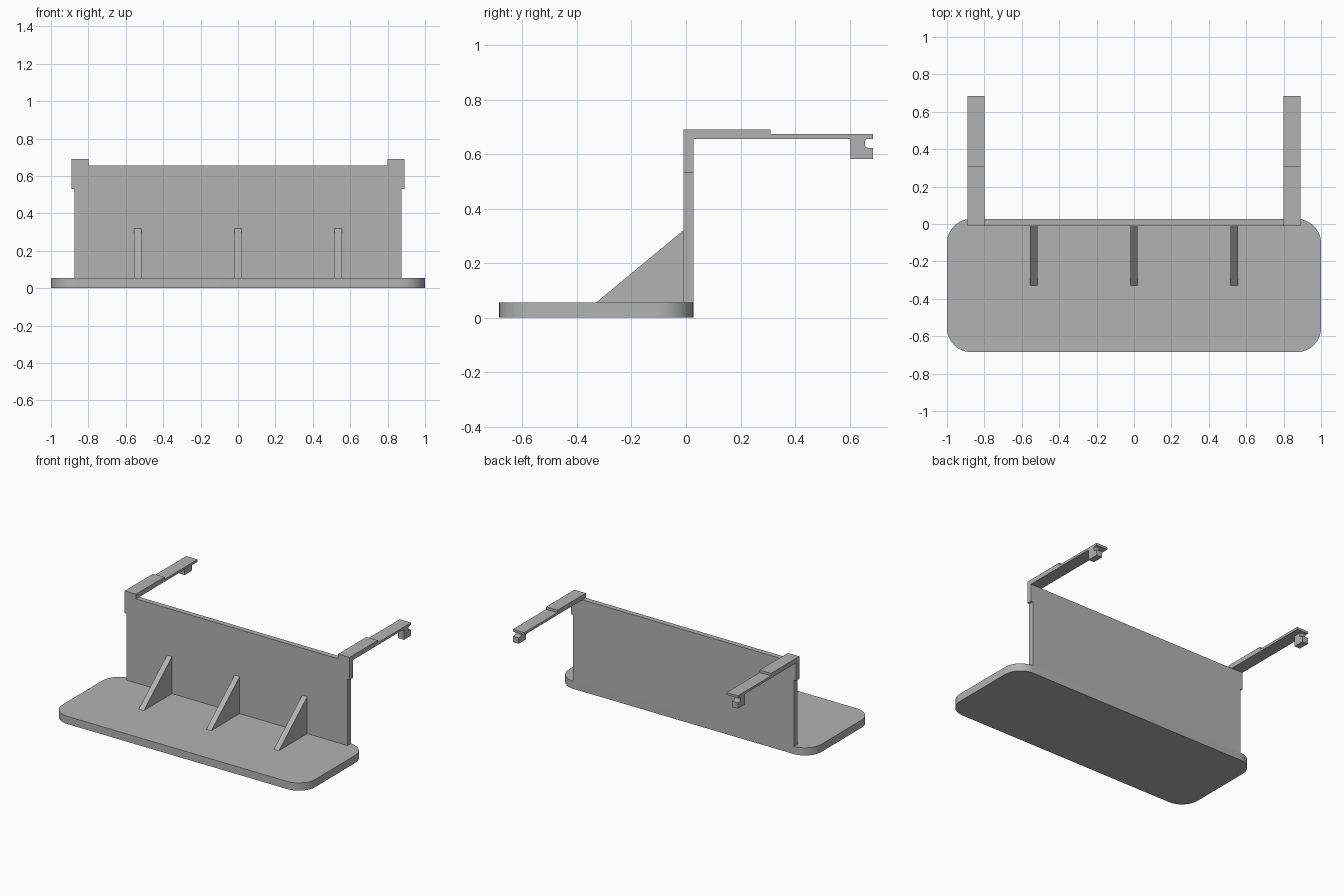
import bpy, bmesh, math
from mathutils import Vector

if "Cube" in bpy.data.objects:
    bpy.data.objects.remove(bpy.data.objects["Cube"])

grey = bpy.data.materials.new("plain grey")
grey.diffuse_color = (0.45, 0.45, 0.45, 1)
grey.use_nodes = True
grey.node_tree.nodes["Principled BSDF"].inputs["Base Color"].default_value = grey.diffuse_color


def extrude(name, profile, axis, start, end):
    """Extrude a 2D profile along x (profile y,z), y (profile x,z) or z (profile x,y)."""
    place = {"x": lambda a, b: (start, a, b),
             "y": lambda a, b: (a, start, b),
             "z": lambda a, b: (a, b, start)}[axis]
    offset = Vector([(end - start) if c == axis else 0 for c in "xyz"])
    bm = bmesh.new()
    face = bm.faces.new([bm.verts.new(place(a, b)) for a, b in profile])
    ext = bmesh.ops.extrude_face_region(bm, geom=[face])
    moved = [g for g in ext["geom"] if isinstance(g, bmesh.types.BMVert)]
    bmesh.ops.translate(bm, verts=moved, vec=offset)
    bmesh.ops.recalc_face_normals(bm, faces=bm.faces[:])
    mesh = bpy.data.meshes.new(name)
    bm.to_mesh(mesh)
    bm.free()
    mesh.materials.append(grey)
    obj = bpy.data.objects.new(name, mesh)
    bpy.context.collection.objects.link(obj)
    return obj


def arc(cx, cy, r, a0, a1, n):
    return [(cx + r * math.cos(math.radians(a0 + (a1 - a0) * i / n)),
             cy + r * math.sin(math.radians(a0 + (a1 - a0) * i / n))) for i in range(n + 1)]


def smooth(obj):
    bpy.ops.object.select_all(action="DESELECT")
    obj.select_set(True)
    bpy.context.view_layer.objects.active = obj
    bpy.ops.object.shade_smooth_by_angle(angle=math.radians(30))


FRONT, BACK, BASE_TOP, ARM_LOW = -0.01, 0.027, 0.055, 0.656

# Base plate with rounded corners
R = 0.13
x, y0, y1 = 1 - R, -0.685 + R, BACK - R
outline = (arc(x, y1, R, 0, 90, 12) + arc(-x, y1, R, 90, 180, 12)
           + arc(-x, y0, R, 180, 270, 12) + arc(x, y0, R, 270, 360, 12))
smooth(extrude("base_plate", outline, "z", 0, BASE_TOP))

# Upright panel with wider raised ears at the top corners
half = [(0.875, BASE_TOP), (0.875, 0.53), (0.89, 0.53), (0.89, 0.69),
        (0.80, 0.69), (0.80, ARM_LOW)]
extrude("back_panel", half + [(-a, b) for a, b in reversed(half)], "y", FRONT, BACK)

# Triangular support ribs
for i, cx in enumerate((-0.535, 0, 0.535)):
    extrude(f"rib_{i + 1}", [(-0.33, BASE_TOP), (FRONT, BASE_TOP), (FRONT, 0.32)],
            "x", cx - 0.02, cx + 0.02)

# Stepped arms, each with a notched hook under the outer half of its tip
arm = [(BACK, ARM_LOW), (0.685, ARM_LOW), (0.685, 0.673), (0.31, 0.673),
       (0.31, 0.69), (BACK, 0.69)]
f = 0.009
hook = ([(0.604, 0.581), (0.685, 0.581), (0.685, 0.623)]
        + arc(0.657 + f, 0.623 + f, f, 270, 180, 4)
        + arc(0.657 + f, ARM_LOW - f, f, 180, 90, 4)
        + arc(0.604 - f, ARM_LOW - f, f, 90, 0, 4))
for side, s in (("left", -1), ("right", 1)):
    extrude(f"arm_{side}", arm, "x", s * 0.80, s * 0.89)
    smooth(extrude(f"hook_{side}", hook, "x", s * 0.845, s * 0.89))
